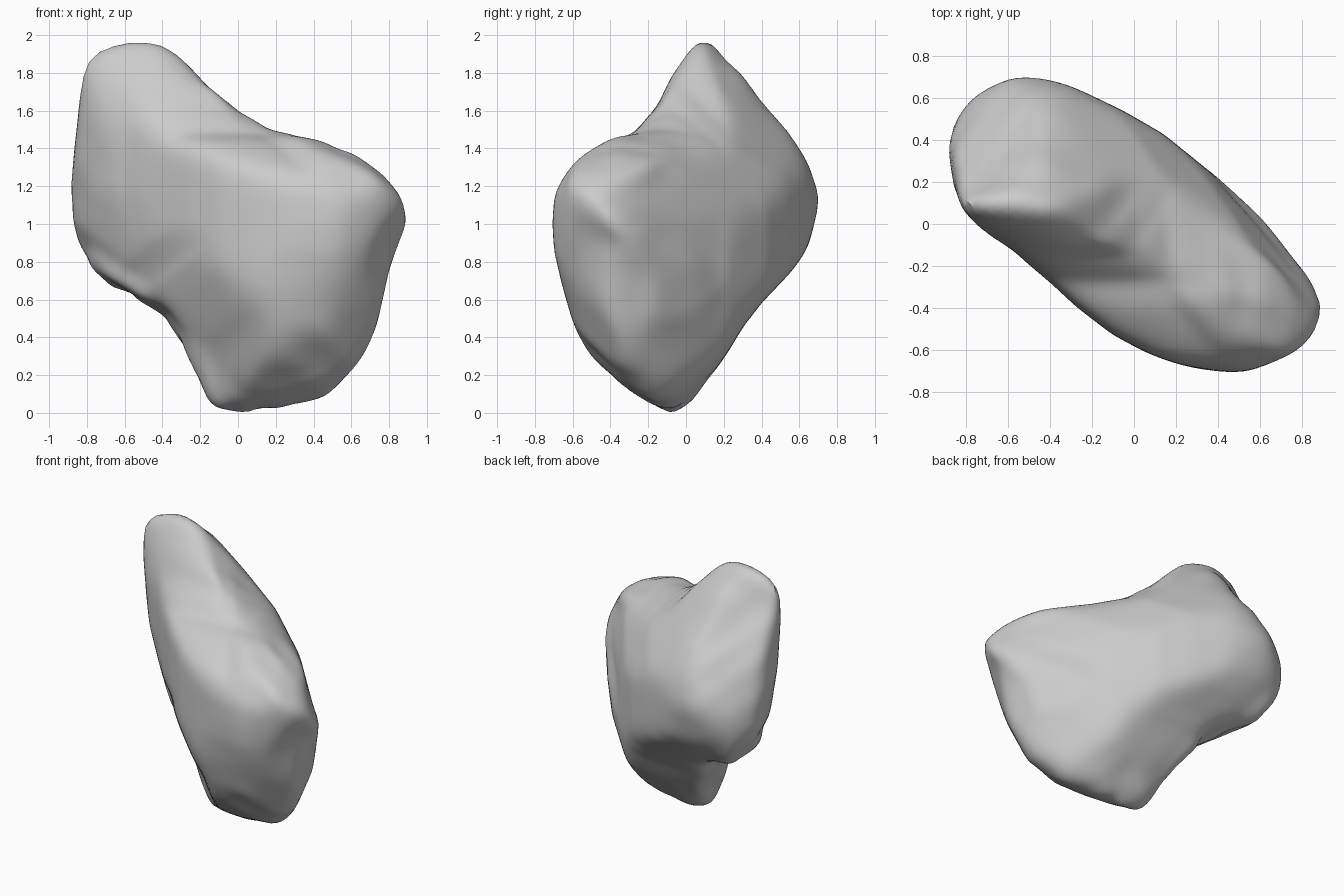
import bpy
import bmesh
import math
from mathutils import Vector

default_cube = bpy.data.objects.get("Cube")
if default_cube:
    bpy.data.objects.remove(default_cube, do_unlink=True)

CENTRE = Vector((0, 0, 1))
SHARPNESS = 32      # how crisply the profiles meet
ROUNDING = 20       # first rounding passes over the surface
FIT_ROUNDS = 8      # times the outline is fitted again after rounding
TABLE = 240         # samples around each outline
BINS = 60           # sectors used when fitting an outline

# Outline profiles around the centre, each drawn in its own plane
FRONT = [
    (-.84, .93), (-.7, .98), (-.52, 1), (-.36, .95), (-.17, .75), (0, .6),
    (.17, .5), (.43, .44), (.6, .36), (.75, .26), (.86, .15), (.89, .02),
    (.8, -.25), (.73, -.57), (.66, -.7), (.56, -.83), (.45, -.92), (.17, -1),
    (-.1, -.98), (-.19, -.92), (-.19, -.84), (-.3, -.62), (-.39, -.48),
    (-.53, -.39), (-.69, -.29), (-.79, -.18), (-.87, -.05), (-.89, .2),
    (-.84, .7),
]
SIDE = [
    (.11, 1), (0, .93), (-.05, .85), (-.15, .63), (-.27, .49), (-.42, .44),
    (-.55, .36), (-.64, .27), (-.7, .15), (-.71, 0), (-.7, -.15),
    (-.65, -.35), (-.59, -.55), (-.5, -.72), (-.4, -.86), (-.27, -.95),
    (-.14, -1), (0, -.96), (.1, -.85), (.21, -.7), (.3, -.55), (.4, -.42),
    (.57, -.24), (.65, -.12), (.71, .13), (.65, .32), (.55, .48), (.4, .65),
    (.22, .9),
]
PLAN = [
    (-.84, .1), (-.74, -.02), (-.6, -.11), (-.4, -.28), (-.27, -.4),
    (-.1, -.53), (.05, -.61), (.2, -.67), (.36, -.7), (.5, -.71),
    (.64, -.68), (.81, -.59), (.88, -.52), (.89, -.38), (.85, -.27), (.63, 0),
    (.4, .22), (.14, .43), (-.05, .54), (-.3, .66), (-.49, .71), (-.61, .69),
    (-.74, .63), (-.82, .55), (-.87, .45), (-.89, .33),
]
EDGE_FROM_FRONT = [
    (-.64, 1.06), (-.49, 1.09), (-.39, 1.09), (-.25, 1), (-.17, .92),
    (.05, .67), (.25, .42), (.41, .11), (.53, -.34), (.49, -.65),
    (.4, -.89), (.31, -.99), (.18, -1.05), (0, -1), (-.2, -.86),
    (-.23, -.74), (-.39, -.36), (-.5, -.03), (-.59, .31), (-.63, .67),
]
EDGE_FROM_BACK = [
    (.63, .59), (.55, .65), (.37, .75), (.26, .75), (.19, .69), (.07, .59),
    (-.04, .63), (-.16, .64), (-.31, .61), (-.43, .53), (-.51, .39),
    (-.54, .26), (-.52, -.06), (-.49, -.29), (-.39, -.61), (-.24, -.76),
    (-.04, -.86), (.11, -.9), (.2, -.87), (.23, -.79), (.29, -.59),
    (.47, -.47), (.56, -.27), (.61, .04), (.63, .34),
]
BROAD_FACE = [
    (-1.02, .15), (-.86, .29), (-.63, .39), (-.29, .44), (-.06, .49),
    (.14, .59), (.31, .73), (.39, .75), (.54, .73), (.67, .65), (.77, .47),
    (.92, .26), (.99, .06), (.97, -.11), (.89, -.25), (.75, -.34),
    (.41, -.49), (.27, -.63), (.16, -.79), (.07, -.92), (0, -.93),
    (-.26, -.86), (-.53, -.76), (-.69, -.65), (-.84, -.39),
]


def sample(table, angle):
    """Read a table that runs evenly once around the circle."""
    place = (angle / math.tau % 1) * len(table)
    i = int(place)
    a, b = table[i % len(table)], table[(i + 1) % len(table)]
    return a + (b - a) * (place - i)


def chord_radius(polar, angle):
    """Radius of a straight-sided outline at one angle."""
    for (a, r), (b, s) in zip(polar, polar[1:]):
        if a <= angle <= b and b > a:
            return r * s * math.sin(b - a) / (
                r * math.sin(angle - a) + s * math.sin(b - angle))


def profile(points, turn, tilt):
    """Plane axes for a turned and tilted outline, and its radius table."""
    turn, tilt = math.radians(turn), math.radians(tilt)
    right = Vector((math.cos(turn), math.sin(turn), 0))
    away = Vector((-math.sin(turn), math.cos(turn), 0))
    up = Vector((0, 0, math.cos(tilt))) + away * math.sin(tilt)
    polar = sorted((math.atan2(v, u) % math.tau, math.hypot(u, v))
                   for u, v in points)
    first, last = polar[0], polar[-1]
    polar.insert(0, (last[0] - math.tau, last[1]))
    polar.append((first[0] + math.tau, first[1]))
    radii = [chord_radius(polar, math.tau * i / TABLE) for i in range(TABLE)]
    return right, up, radii


def fill(offset, right, up, radii):
    """Angle of a point in the outline's plane, and how far out it lies."""
    u, v = offset.dot(right), offset.dot(up)
    angle = math.atan2(v, u)
    return angle, max(math.hypot(u, v), .01) / sample(radii, angle)


def fit_outline(bm, outline):
    """Move the points that form this outline until it is just filled."""
    fills = [fill(vert.co, *outline) for vert in bm.verts]
    widest = [.01] * BINS
    for angle, ratio in fills:
        i = round(angle / math.tau * BINS) % BINS
        widest[i] = max(widest[i], ratio)
    for vert, (angle, ratio) in zip(bm.verts, fills):
        edge = sample(widest, angle)
        weight = math.exp(-((1 - ratio / edge) / .05) ** 2)
        vert.co *= 1 + weight * (1 / edge - 1)


def round_over(bm, passes):
    for _ in range(passes):
        bmesh.ops.smooth_vert(bm, verts=bm.verts, factor=.5, use_axis_x=True,
                              use_axis_y=True, use_axis_z=True)


PROFILES = [
    profile(FRONT, 0, 0),
    profile(SIDE, 90, 0),
    profile(PLAN, 0, 90),
    profile(EDGE_FROM_FRONT, 35, 25),
    profile(EDGE_FROM_BACK, 215, 25),
    profile(BROAD_FACE, 145, -30),
]

# Body: a ball pushed out to where all the profile prisms meet
bm = bmesh.new()
bmesh.ops.create_icosphere(bm, subdivisions=6, radius=1)
for vert in bm.verts:
    total = sum(fill(vert.co, *p)[1] ** SHARPNESS for p in PROFILES)
    vert.co *= total ** (-1 / SHARPNESS)

# Round the surface over, keeping the outlines
round_over(bm, ROUNDING)
for _ in range(FIT_ROUNDS):
    for outline in PROFILES:
        fit_outline(bm, outline)
    round_over(bm, 2)
bmesh.ops.translate(bm, verts=bm.verts, vec=CENTRE)

mesh = bpy.data.meshes.new("rounded_body")
bm.to_mesh(mesh)
bm.free()
body = bpy.data.objects.new("rounded_body", mesh)
bpy.context.collection.objects.link(body)

# Plain grey surface
grey = bpy.data.materials.new("plain_grey")
grey.use_nodes = True
colour = (.6, .6, .6, 1)
grey.diffuse_color = colour
grey.node_tree.nodes["Principled BSDF"].inputs["Base Color"].default_value = colour
mesh.materials.append(grey)

# Smooth shading with sharp corners kept
bpy.ops.object.select_all(action="DESELECT")
body.select_set(True)
bpy.context.view_layer.objects.active = body
bpy.ops.object.shade_smooth_by_angle(angle=math.radians(40))
